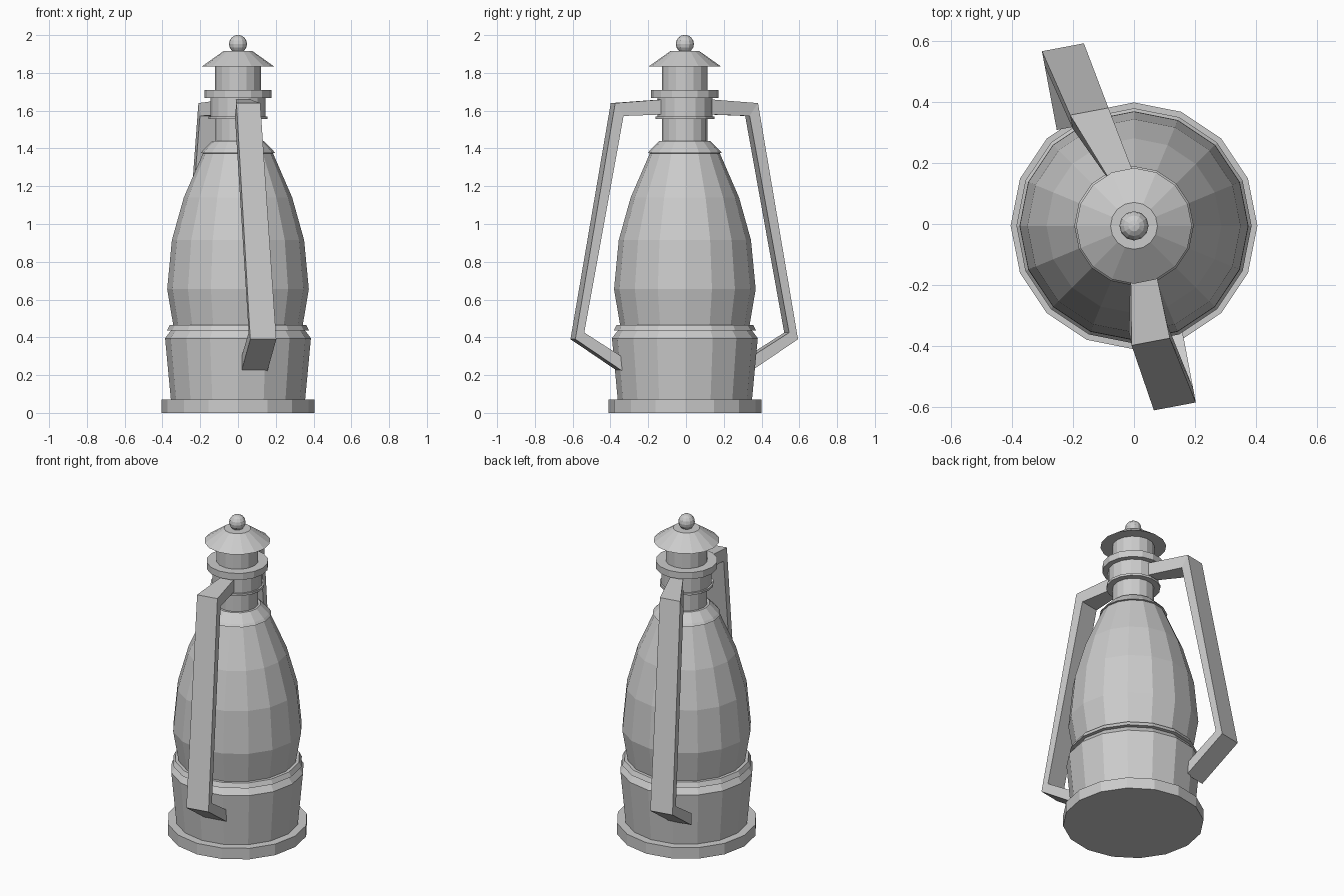
import bpy, bmesh, math
from mathutils import Vector

if "Cube" in bpy.data.objects:
    bpy.data.objects.remove(bpy.data.objects["Cube"])

CY = -0.006   # body axis sits a touch forward of centre
SIDES = 16


def finish(bm, name):
    bmesh.ops.recalc_face_normals(bm, faces=bm.faces)
    me = bpy.data.meshes.new(name)
    bm.to_mesh(me)
    bm.free()
    ob = bpy.data.objects.new(name, me)
    bpy.context.collection.objects.link(ob)
    return ob


def bridge(bm, rings):
    """Skin closed rings together and cap both ends."""
    n = len(rings[0])
    for a, b in zip(rings, rings[1:]):
        for i in range(n):
            j = (i + 1) % n
            bm.faces.new((a[i], a[j], b[j], b[i]))
    bm.faces.new(rings[0])
    bm.faces.new(rings[-1])


def lathe(name, profile, n=SIDES):
    bm = bmesh.new()
    rings = []
    for r, z in profile:
        rings.append([bm.verts.new((r * math.cos(2 * math.pi * i / n),
                                    CY + r * math.sin(2 * math.pi * i / n), z))
                      for i in range(n)])
    bridge(bm, rings)
    return finish(bm, name)


# Fuel tank with foot, shoulder groove and burner ring
lathe("foot", [(.405, 0), (.405, .07), (.34, .07)])
lathe("tank", [(.355, .065), (.386, .395), (.36, .43), (.355, .435),
               (.376, .437), (.362, .465), (.32, .465)])
# Faceted globe
lathe("globe", [(.342, .46), (.375, .655), (.35, .915), (.287, 1.14), (.185, 1.375)])
# Chimney stack
lathe("collar", [(.17, 1.372), (.196, 1.376), (.185, 1.39), (.135, 1.44), (.1, 1.44)])
lathe("neck", [(.12, 1.43), (.12, 1.56)])
lathe("flange", [(.156, 1.556), (.156, 1.57), (.13, 1.57)])
lathe("upper_neck", [(.146, 1.568), (.146, 1.675)])
lathe("upper_ring", [(.178, 1.668), (.178, 1.71)])
lathe("vent", [(.121, 1.70), (.121, 1.84)])
lathe("roof", [(.19, 1.835), (.077, 1.915)])

# Ball on top
bm = bmesh.new()
bmesh.ops.create_uvsphere(bm, u_segments=12, v_segments=8, radius=.048)
bmesh.ops.translate(bm, verts=bm.verts, vec=(0, CY, 1.953))
finish(bm, "finial")

# Side arms, bent bars in a plane turned about z
D = Vector((-.185, .983, 0))   # outward direction of the back arm
T = Vector((.983, .185, 0))    # width direction
OUTER = [(.12, 1.66), (.39, 1.64), (.613, .39), (.35, .215)]
INNER = [(.12, 1.58), (.345, 1.572), (.565, .425), (.35, .29)]
WIDTH = [.075, .128, .14, .14]


def arm(name, sign, shifts):
    bm = bmesh.new()
    rings = []
    for (ro, zo), (ri, zi), w, s in zip(OUTER, INNER, WIDTH, shifts):
        ring = []
        for r, z, side in ((ro, zo, -1), (ro, zo, 1), (ri, zi, 1), (ri, zi, -1)):
            p = D * (sign * r) + T * (s + side * w / 2)
            ring.append(bm.verts.new((p.x, p.y, z)))
        rings.append(ring)
    bridge(bm, rings)
    return finish(bm, name)


arm("front_arm", -1, (.003, -.0175, .021, .021))
arm("back_arm", 1, (0, -.076, -.122, -.122))
